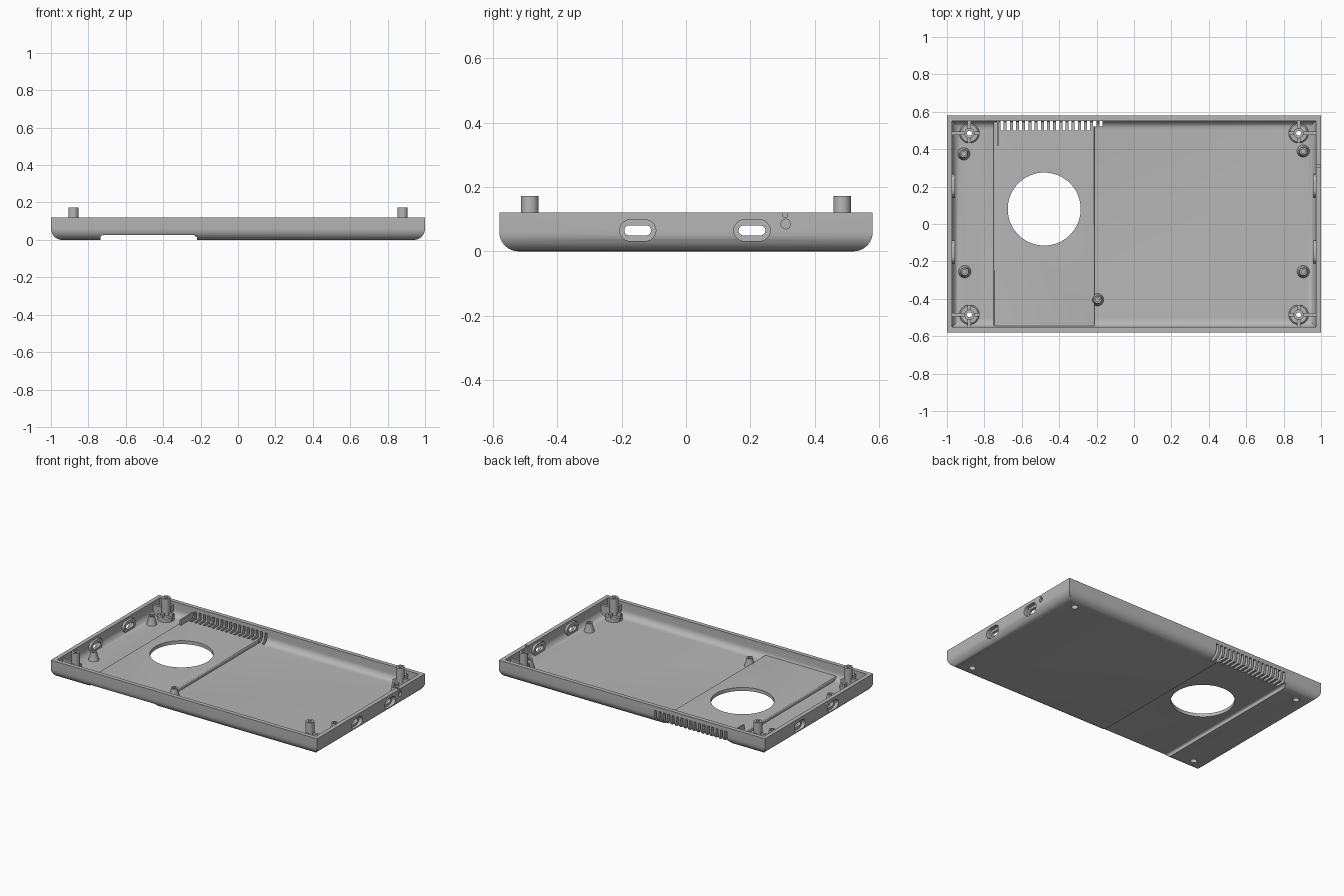
import bpy, bmesh
from math import sin, cos, pi

cube = bpy.data.objects.get("Cube")
if cube:
    bpy.data.objects.remove(cube, do_unlink=True)

GREY = (0.47, 0.47, 0.47, 1)
plastic = bpy.data.materials.new("grey plastic")
plastic.use_nodes = True
plastic.diffuse_color = GREY
plastic.node_tree.nodes["Principled BSDF"].inputs["Base Color"].default_value = GREY

RIM = 0.12      # height of the tray
FLOOR = 0.025   # floor thickness


def finish(name, bm):
    bmesh.ops.recalc_face_normals(bm, faces=bm.faces[:])
    mesh = bpy.data.meshes.new(name)
    bm.to_mesh(mesh)
    bm.free()
    mesh.materials.append(plastic)
    obj = bpy.data.objects.new(name, mesh)
    bpy.context.collection.objects.link(obj)
    return obj


def box(name, lo, hi, radius=0, rounded=None, segments=8):
    """Box between two corners; rounds the edges chosen by a rule on their ends."""
    bm = bmesh.new()
    bmesh.ops.create_cube(bm, size=1)
    for v in bm.verts:
        v.co = [lo[i] if v.co[i] < 0 else hi[i] for i in range(3)]
    if radius:
        edges = [e for e in bm.edges if all(rounded(v.co) for v in e.verts)]
        bmesh.ops.bevel(bm, geom=edges, offset=radius, segments=segments,
                        profile=0.5, affect='EDGES')
    return finish(name, bm)


def prism_x(name, outline, x0, x1):
    """Extrude a (y, z) outline along x."""
    bm = bmesh.new()
    face = bm.faces.new([bm.verts.new((x0, y, z)) for y, z in outline])
    ext = bmesh.ops.extrude_face_region(bm, geom=[face])["geom"]
    bmesh.ops.translate(bm, vec=(x1 - x0, 0, 0),
                        verts=[g for g in ext if isinstance(g, bmesh.types.BMVert)])
    return finish(name, bm)


def capsule(name, y, z, length, height, x0, x1, n=12):
    r, half = height / 2, (length - height) / 2
    pts = []
    for side in (0, 1):
        for i in range(n + 1):
            a = -pi / 2 + pi * side + pi * i / n
            pts.append((y + (half if side == 0 else -half) + r * cos(a), z + r * sin(a)))
    return prism_x(name, pts, x0, x1)


def lathe(name, x, y, profile, n=32):
    """Revolve a closed (radius, z) profile around a vertical axis."""
    bm = bmesh.new()
    rings = [[bm.verts.new((x + r * cos(2 * pi * i / n), y + r * sin(2 * pi * i / n), z))
              for i in range(n)] for r, z in profile]
    for k, ring in enumerate(rings):
        nxt = rings[(k + 1) % len(rings)]
        for i in range(n):
            j = (i + 1) % n
            bm.faces.new((ring[i], ring[j], nxt[j], nxt[i]))
    return finish(name, bm)


def cylinder(name, x, y, r, z0, z1, n=32):
    bm = bmesh.new()
    bmesh.ops.create_cone(bm, cap_ends=True, segments=n, radius1=r, radius2=r, depth=z1 - z0)
    bmesh.ops.translate(bm, vec=(x, y, (z0 + z1) / 2), verts=bm.verts[:])
    return finish(name, bm)


def cut(target, cutter):
    cutter.hide_render = True
    mod = target.modifiers.new("cut", 'BOOLEAN')
    mod.operation, mod.solver, mod.object = 'DIFFERENCE', 'EXACT', cutter
    bpy.context.view_layer.objects.active = target
    bpy.ops.object.modifier_apply(modifier=mod.name)
    bpy.data.objects.remove(cutter, do_unlink=True)


parts = []

# Tray: rounded-bottom block, hollowed around a raised floor strip
shell = box("tray_shell", (-1, -0.58, 0), (1, 0.58, RIM), 0.06, lambda c: c.z < 0.01)
cavity = box("cavity", (-0.972, -0.552, FLOOR), (0.972, 0.552, 0.3), 0.045,
             lambda c: c.z < 0.1)
cut(cavity, box("raised_floor", (-0.75, -1, -0.1), (-0.21, 1, 0.048), 0.008,
                lambda c: c.z > 0, 3))
cut(shell, cavity)
parts.append(shell)

# Underside channel and fan opening
cut(shell, box("channel", (-0.735, -1, -0.1), (-0.22, 1, FLOOR), 0.012,
               lambda c: c.z > 0, 4))
cut(shell, cylinder("fan_opening", -0.48, 0.08, 0.195, -0.1, 0.2, 96))

# Vent slots wrapping the back bottom edge
for i in range(17):
    x = -0.705 + 0.033 * i
    y = 0.52 if i > 14 else 0.5
    cut(shell, box("vent", (x - 0.0085, y, -0.1), (x + 0.0085, 0.7, 0.092)))

# Side ports: inner surround, outer recess, through slot
for side, label in ((-1, "right"), (1, "left")):
    for y in (-0.15, 0.205):
        surround = capsule(label + "_port_surround", y, 0.065, 0.125, 0.078,
                           side * 0.956, side * 0.98)
        for body in (shell, surround):
            cut(body, capsule("recess", y, 0.065, 0.113, 0.066, side * 0.974, side * 1.1))
            cut(body, capsule("slot", y, 0.065, 0.083, 0.032, side * 0.9, side * 1.1))
        parts.append(surround)

# Small pin hole and rim notch on one side
cut(shell, capsule("pin_hole", 0.31, 0.085, 0.0301, 0.03, 0.988, 1.1))
cut(shell, box("rim_notch", (0.9, 0.302, 0.107), (1.1, 0.316, 0.2)))

# Corner screw posts with collars and cross ribs
POST = [(0.021, 0.012), (0.053, 0.012), (0.053, 0.05), (0.046, 0.056), (0.027, 0.056),
        (0.027, 0.172), (0.013, 0.172), (0.013, 0.04), (0.021, 0.04)]
for sx in (-1, 1):
    for sy in (-1, 1):
        x, y = sx * 0.88, sy * 0.485
        cut(shell, cylinder("screw_hole", x, y, 0.021, -0.1, 0.1))
        parts.append(lathe("screw_post", x, y, POST))
        for dx, dy, reach in ((sx, 0, 0.096), (-sx, 0, 0.053), (0, sy, 0.07), (0, -sy, 0.053)):
            xs = sorted((x + dx * 0.024, x + dx * reach)) if dx else (x - 0.009, x + 0.009)
            ys = sorted((y + dy * 0.024, y + dy * reach)) if dy else (y - 0.009, y + 0.009)
            top = 0.1 if reach > 0.06 else 0.075
            parts.append(box("post_rib", (xs[0], ys[0], 0.015), (xs[1], ys[1], top)))

# Tapered board standoffs
STANDOFF = [(0.035, 0.018), (0.021, 0.07), (0.021, 0.082), (0.011, 0.082), (0.011, 0.018)]
for x, y in ((-0.91, 0.375), (-0.905, -0.255), (0.905, 0.39), (0.905, -0.255), (-0.195, -0.405)):
    parts.append(lathe("board_standoff", x, y, STANDOFF))
    parts.append(cylinder("standoff_plug", x, y, 0.012, 0.018, 0.05))

# Thin baffle beside the vents
parts.append(box("vent_baffle", (-0.732, 0.42, 0.03), (-0.722, 0.56, 0.085)))

# Smooth shading with sharp edges kept
bpy.ops.object.select_all(action='DESELECT')
for obj in parts:
    obj.select_set(True)
bpy.context.view_layer.objects.active = shell
bpy.ops.object.shade_smooth_by_angle()
